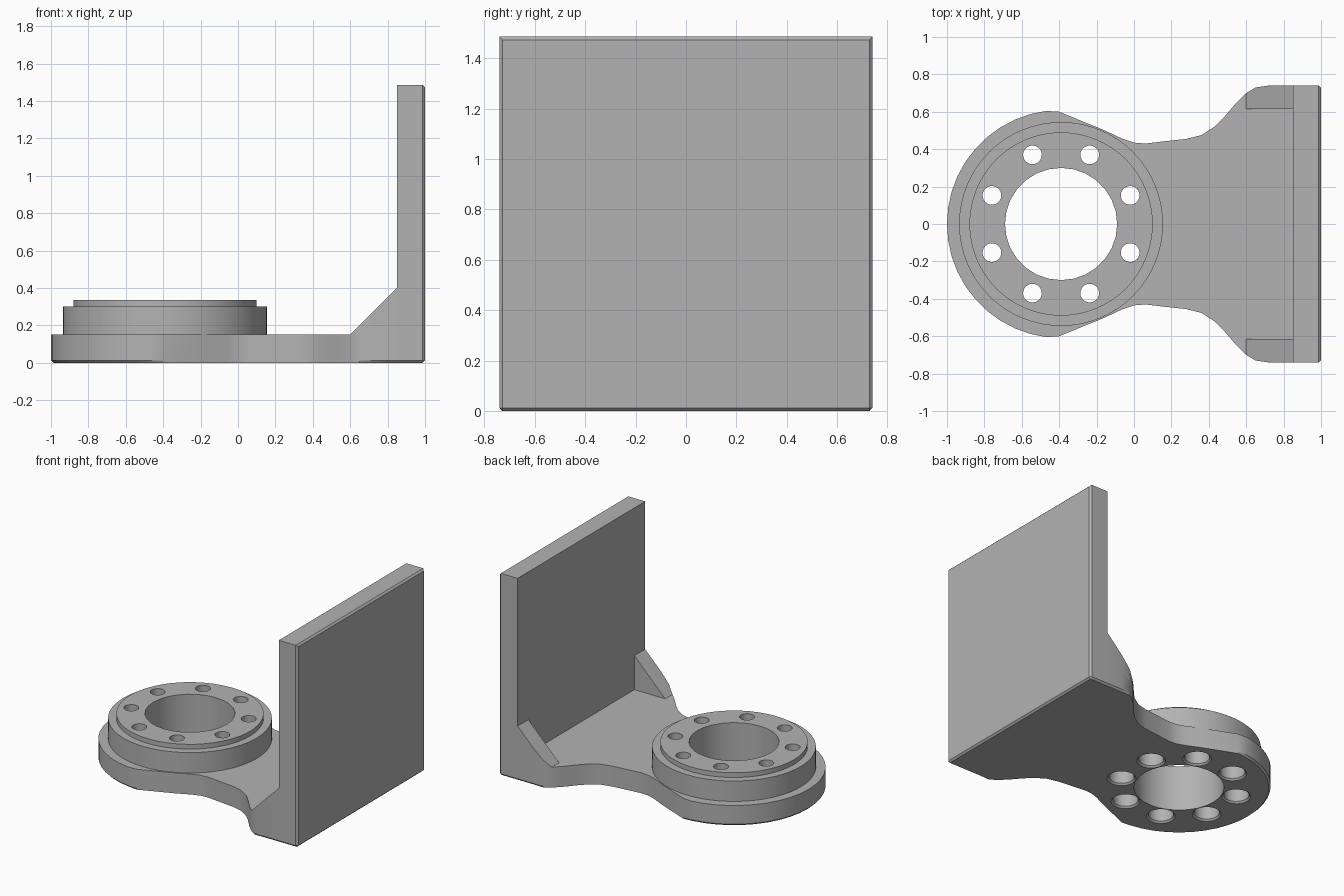
import bpy, bmesh
from math import sin, cos, radians, tau

if "Cube" in bpy.data.objects:
    bpy.data.objects.remove(bpy.data.objects["Cube"])

HUB_X = -0.39
CHAMFER = 0.013

grey = bpy.data.materials.new("machined grey")
grey.use_nodes = True
grey.diffuse_color = (0.45, 0.45, 0.45, 1)
grey.node_tree.nodes["Principled BSDF"].inputs["Base Color"].default_value = (0.45, 0.45, 0.45, 1)


def loft(name, loops):
    """Closed solid skinned through loops that share a vertex count."""
    bm = bmesh.new()
    rings = [[bm.verts.new(p) for p in loop] for loop in loops]
    n = len(rings[0])
    for a, b in zip(rings, rings[1:]):
        for i in range(n):
            j = (i + 1) % n
            bm.faces.new((a[i], a[j], b[j], b[i]))
    bm.faces.new(rings[0])
    bm.faces.new(rings[-1])
    bmesh.ops.recalc_face_normals(bm, faces=bm.faces)
    mesh = bpy.data.meshes.new(name)
    bm.to_mesh(mesh)
    bm.free()
    mesh.materials.append(grey)
    obj = bpy.data.objects.new(name, mesh)
    bpy.context.collection.objects.link(obj)
    return obj


def turned(name, x, y, profile, sides):
    """Round solid from (radius, height) pairs."""
    return loft(name, [[(x + r * cos(tau * i / sides), y + r * sin(tau * i / sides), z)
                        for i in range(sides)] for r, z in profile])


def combine(target, tool, operation):
    mod = target.modifiers.new(tool.name, "BOOLEAN")
    mod.operation, mod.solver, mod.object = operation, "EXACT", tool
    bpy.context.view_layer.objects.active = target
    bpy.ops.object.modifier_apply(modifier=mod.name)
    bpy.data.objects.remove(tool)


# Base plate: flared foot, narrow waist, round hub end
flare = [(0.6, 0.70), (0.65, 0.73), (0.72, 0.74)]
waist = [(0.54, 0.64), (0.48, 0.57), (0.43, 0.52), (0.36, 0.475), (0.28, 0.455),
         (0.16, 0.442), (0.06, 0.43), (0.0, 0.435), (-0.06, 0.455), (-0.16, 0.502), (-0.4, 0.6)]
arc = [(HUB_X + 0.61 * cos(radians(a)), 0.61 * sin(radians(a)))
       for a in [97.5 + 8.25 * i for i in range(11)]]
half = [(0.9, 0.74)] + flare[::-1] + waist + arc
outline = half + [(x, -y) for x, y in half[-2::-1]]


def inset(x, y):
    """Underside chamfer, only at the foot and the round end."""
    if x < -0.45:
        k = 1 - CHAMFER / 0.61
        return HUB_X + (x - HUB_X) * k, y * k
    if x > 0.7:
        return x, y - CHAMFER * (1 if y > 0 else -1)
    return x, y


bracket = loft("bracket", [[(*inset(x, y), 0) for x, y in outline],
                           [(x, y, CHAMFER) for x, y in outline],
                           [(x, y, 0.15) for x, y in outline]])

# Upright mounting plate, chamfered around its outer face and underside
def plate_loop(x, c):
    w, top = 0.74, 1.485
    b = CHAMFER
    return [(x, -w + max(b, c), c), (x, w - max(b, c), c), (x, w - c, b),
            (x, w - c, top - c), (x, -w + c, top - c), (x, -w + c, b)]


upright = loft("upright", [plate_loop(0.85, 0), plate_loop(1 - CHAMFER, 0),
                           plate_loop(1, CHAMFER * 0.95)])
combine(bracket, upright, "UNION")

# Corner gussets that follow the flare
rib = [(0.6, 0.615)] + flare + [(0.88, 0.74), (0.88, 0.615)]
for side in (1, -1):
    gusset = loft("gusset", [[(x, side * y, 0.1) for x, y in rib],
                             [(x, side * y, 0.15 + x - 0.6) for x, y in rib]])
    combine(bracket, gusset, "UNION")

# Stepped hub ring with a through bore
hub = turned("hub", HUB_X, 0, [(0.545, 0.1), (0.545, 0.3), (0.49, 0.3), (0.49, 0.335)], 64)
combine(bracket, hub, "UNION")
combine(bracket, turned("bore", HUB_X, 0, [(0.3, -0.1), (0.3, 0.5)], 28), "DIFFERENCE")

# Bolt circle, counterbored from below
for i in range(8):
    a = tau * (i + 0.5) / 8
    bolt = turned("bolt_hole", HUB_X + 0.4 * cos(a), 0.4 * sin(a),
                  [(0.096, -0.05), (0.096, 0), (0.084, 0.012), (0.084, 0.2),
                   (0.05, 0.2), (0.05, 0.5)], 24)
    combine(bracket, bolt, "DIFFERENCE")

bpy.ops.object.select_all(action="DESELECT")
bracket.select_set(True)
bpy.context.view_layer.objects.active = bracket
bpy.ops.object.shade_smooth_by_angle(angle=radians(25))
